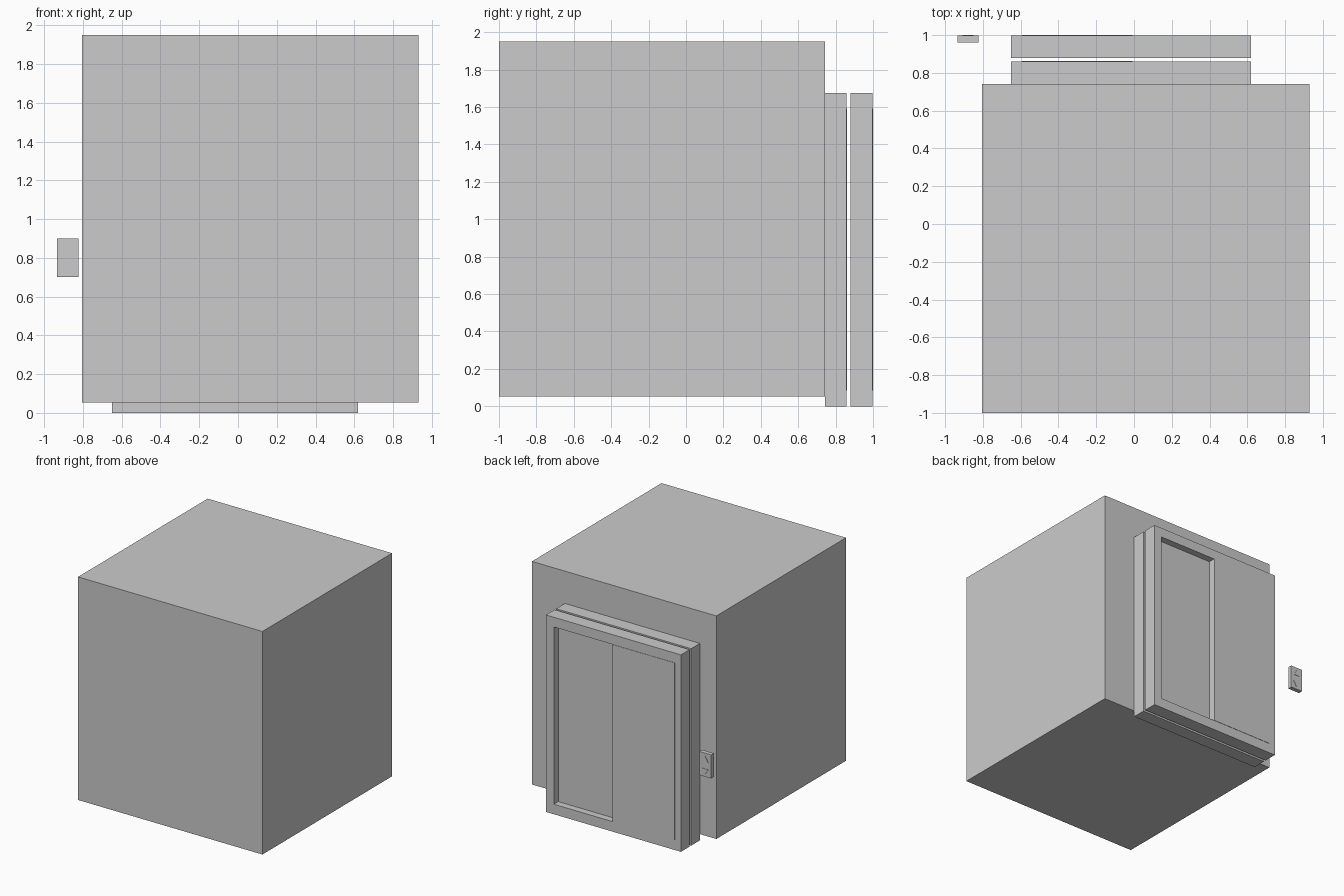
import bpy, bmesh
from mathutils import Vector

if "Cube" in bpy.data.objects:
    bpy.data.objects.remove(bpy.data.objects["Cube"])


def finish(name, bm):
    bmesh.ops.recalc_face_normals(bm, faces=bm.faces)
    mesh = bpy.data.meshes.new(name)
    bm.to_mesh(mesh)
    bm.free()
    ob = bpy.data.objects.new(name, mesh)
    bpy.context.collection.objects.link(ob)
    return ob


def box(name, x0, x1, y0, y1, z0, z1):
    bm = bmesh.new()
    bmesh.ops.create_cube(bm, size=1)
    for v in bm.verts:
        v.co = Vector((x1 if v.co.x > 0 else x0,
                       y1 if v.co.y > 0 else y0,
                       z1 if v.co.z > 0 else z0))
    return finish(name, bm)


def frame(name, outer, inner, y0, y1):
    # Rectangular ring in xz, extruded along y
    def corners(r):
        return [(r[0], r[2]), (r[1], r[2]), (r[1], r[3]), (r[0], r[3])]
    bm = bmesh.new()
    loops = [[bm.verts.new((x, y, z)) for x, z in corners(r)]
             for r, y in ((outer, y0), (outer, y1), (inner, y1), (inner, y0))]
    for k in range(4):
        a, b = loops[k], loops[(k + 1) % 4]
        for i in range(4):
            j = (i + 1) % 4
            bm.faces.new((a[i], a[j], b[j], b[i]))
    return finish(name, bm)


def arrow(name, x, z, half, height, y0, y1):
    # Triangular call button; negative height points down
    bm = bmesh.new()
    f = bm.faces.new([bm.verts.new((x + dx, y0, z + dz)) for dx, dz in
                      ((-half, -height / 2), (half, -height / 2), (0, height / 2))])
    ext = bmesh.ops.extrude_face_region(bm, geom=[f])
    for v in ext["geom"]:
        if isinstance(v, bmesh.types.BMVert):
            v.co.y = y1
    return finish(name, bm)


# Opening shared by both door sets: x0, x1, z0, z1
OUTER = (-0.65, 0.62, 0.0, 1.675)
OPEN = (-0.593, 0.545, 0.085, 1.592)
MID = -0.008

# Cab: hollow shell with a doorway in its +y wall
cab = box("cab", -0.805, 0.93, -1.0, 0.742, 0.053, 1.95)
cutters = [box("cab_interior_cutter", -0.77, 0.895, -0.965, 0.707, 0.088, 1.915),
           box("cab_doorway_cutter", OPEN[0], OPEN[1], 0.65, 0.80, 0.088, OPEN[3])]
for c in cutters:
    c.hide_render = True
    c.hide_set(True)
    c.display_type = 'WIRE'
    mod = cab.modifiers.new(c.name, 'BOOLEAN')
    mod.operation = 'DIFFERENCE'
    mod.solver = 'EXACT'
    mod.object = c

# Cab doors and landing doors: same set at two depths
for label, y in (("cab", 0.742), ("landing", 0.880)):
    d = 0.117
    frame(label + "_door_frame", OUTER, OPEN, y, y + d)
    box(label + "_fast_door", OPEN[0], MID, y + 0.058, y + d + 0.003, OPEN[2], OPEN[3])
    box(label + "_slow_door", MID - 0.03, OPEN[1], y + 0.002, y + 0.058, OPEN[2], OPEN[3])

# Call panel beside the landing door
box("call_panel", -0.935, -0.823, 0.96, 0.997, 0.70, 0.90)
arrow("up_button", -0.879, 0.852, 0.03, 0.05, 0.99, 1.0)
arrow("down_button", -0.879, 0.742, 0.03, -0.05, 0.99, 1.0)
